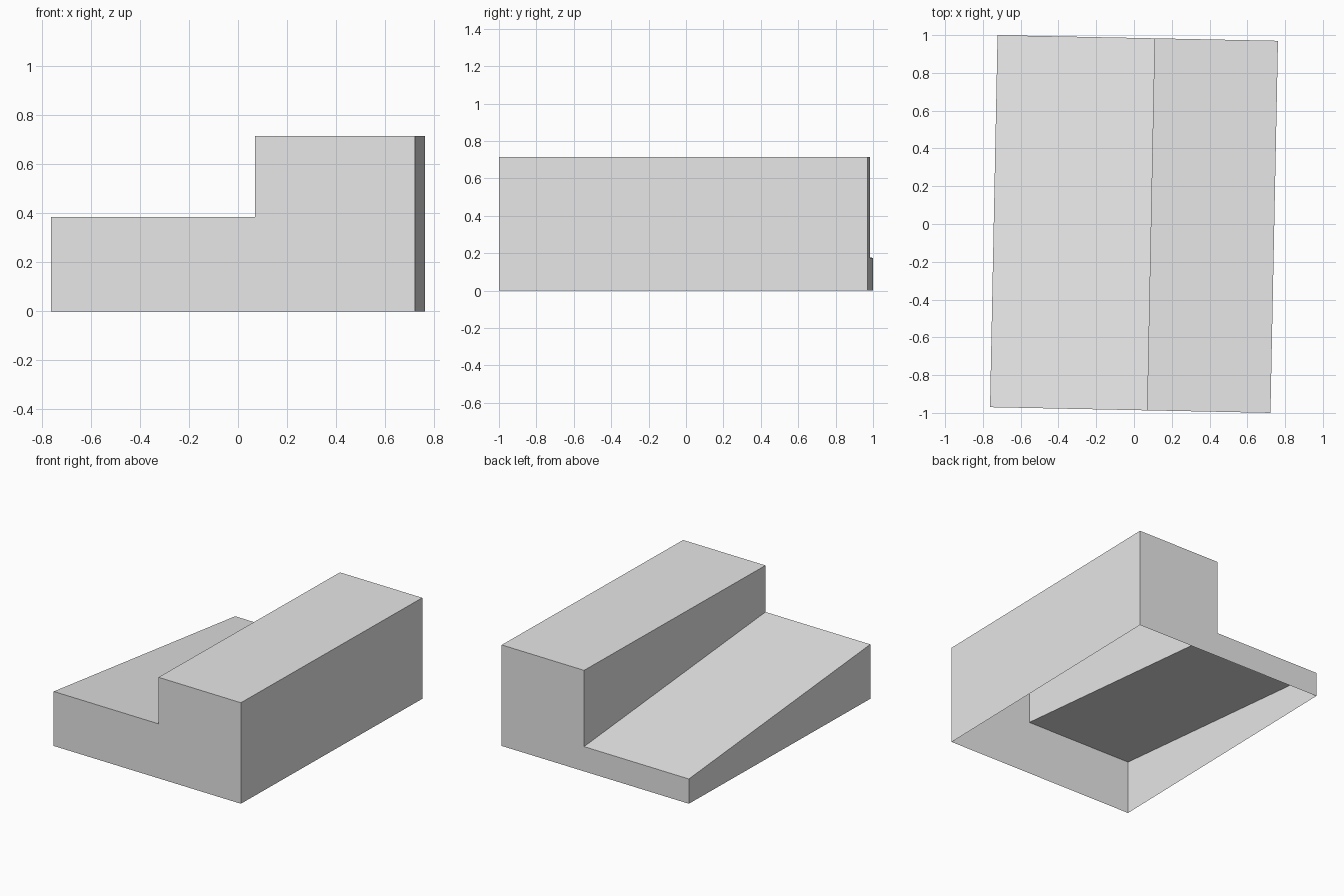
import bpy
import bmesh
import math

cube = bpy.data.objects.get("Cube")
if cube:
    bpy.data.objects.remove(cube, do_unlink=True)

HALF_W, HALF_D = 0.7425, 0.985
STEP_X, TOP_Z = 0.089, 0.714
RAMP_FRONT_Z, RAMP_BACK_Z = 0.385, 0.175

# Plain grey material
grey = bpy.data.materials.new("plain grey")
grey.use_nodes = True
grey.diffuse_color = (0.8, 0.8, 0.8, 1)
grey.node_tree.nodes["Principled BSDF"].inputs["Base Color"].default_value = grey.diffuse_color


def stepped_profile(bm, y, ramp_z):
    """Cross-section: low ramp on one side, tall block on the other."""
    points = [(-HALF_W, 0), (HALF_W, 0), (HALF_W, TOP_Z),
              (STEP_X, TOP_Z), (STEP_X, ramp_z), (-HALF_W, ramp_z)]
    return [bm.verts.new((x, y, z)) for x, z in points]


# Shell lofted between the two end profiles, open underneath
bm = bmesh.new()
front = stepped_profile(bm, -HALF_D, RAMP_FRONT_Z)
back = stepped_profile(bm, HALF_D, RAMP_BACK_Z)
bm.faces.new(front)
bm.faces.new(reversed(back))
for i in range(1, len(front)):
    j = (i + 1) % len(front)
    bm.faces.new((front[j], front[i], back[i], back[j]))

mesh = bpy.data.meshes.new("building_shell")
bm.to_mesh(mesh)
bm.free()
mesh.materials.append(grey)
shell = bpy.data.objects.new("building_shell", mesh)
shell.rotation_euler.z = math.radians(-1.16)
bpy.context.collection.objects.link(shell)
